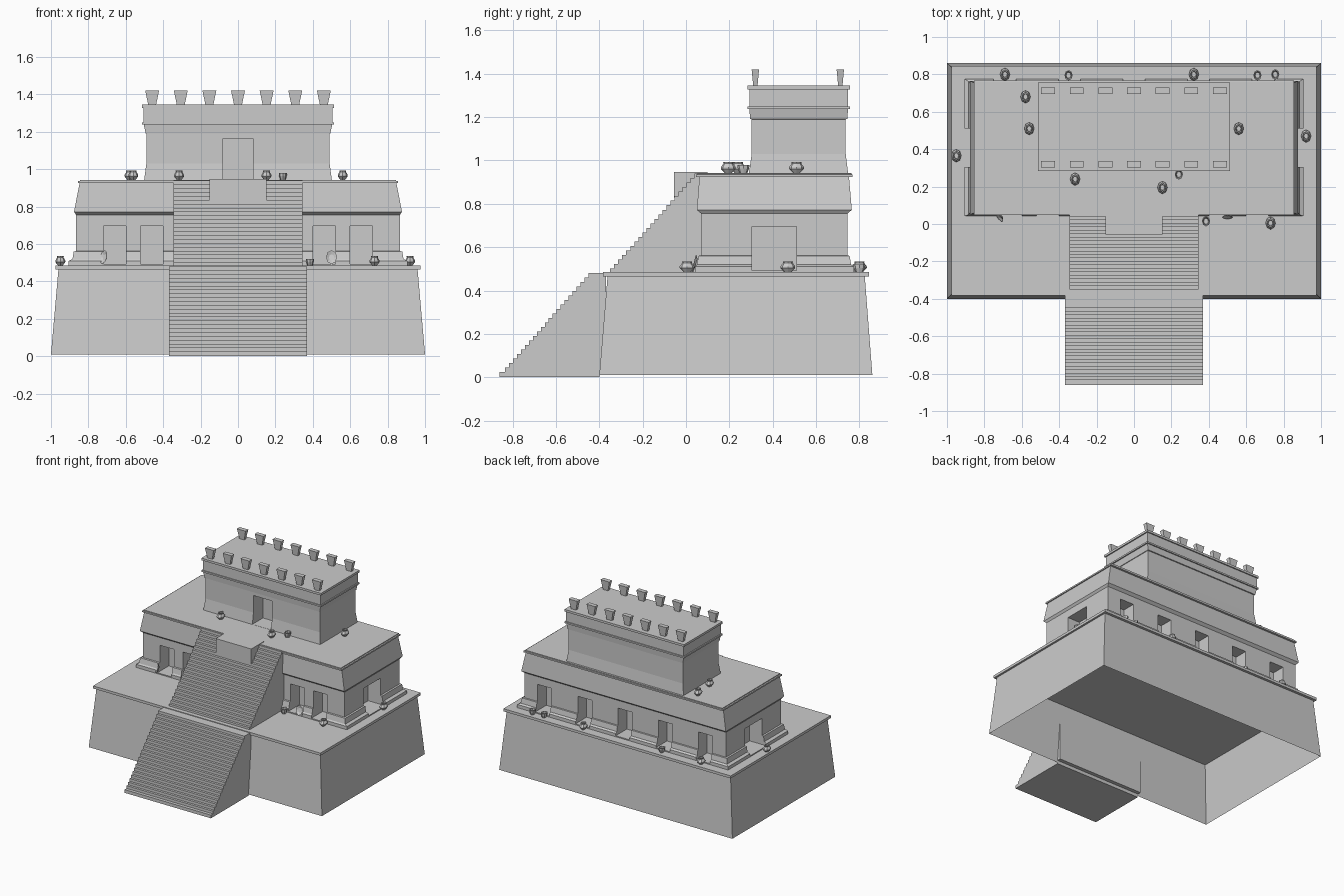
import bpy, bmesh, math
from mathutils import Matrix

if "Cube" in bpy.data.objects:
    bpy.data.objects.remove(bpy.data.objects["Cube"])


def make(name, bm):
    bmesh.ops.recalc_face_normals(bm, faces=bm.faces)
    me = bpy.data.meshes.new(name)
    bm.to_mesh(me)
    bm.free()
    ob = bpy.data.objects.new(name, me)
    bpy.context.collection.objects.link(ob)
    return ob


def loft(name, rings, caps=True):
    """Stack of rectangles (half width, front y, back y, z)."""
    bm = bmesh.new()
    loops = [[bm.verts.new(p) for p in ((-w, a, z), (w, a, z), (w, b, z), (-w, b, z))]
             for w, a, b, z in rings]
    for lo, hi in zip(loops, loops[1:]):
        for i in range(4):
            j = (i + 1) % 4
            bm.faces.new((lo[i], lo[j], hi[j], hi[i]))
    if caps:
        bm.faces.new(loops[0][::-1])
        bm.faces.new(loops[-1])
    return make(name, bm)


def stairs(name, hw, y0, y1, z0, z1, back, n):
    """Solid stepped flight extruded across x."""
    dy, dz = (y1 - y0) / (n - 1), (z1 - z0) / n
    pts = [(back, z0)]
    for i in range(n):
        pts += [(y0 + i * dy, z0 + i * dz), (y0 + i * dy, z0 + (i + 1) * dz)]
    pts.append((back, z1))
    bm = bmesh.new()
    f = bm.faces.new([bm.verts.new((-hw, y, z)) for y, z in pts])
    g = bmesh.ops.extrude_face_region(bm, geom=[f])
    bmesh.ops.translate(bm, vec=(2 * hw, 0, 0),
                        verts=[v for v in g['geom'] if isinstance(v, bmesh.types.BMVert)])
    return make(name, bm)


def carve(ob, boxes):
    """Cut door recesses given as (x0, x1, y0, y1, z0, z1)."""
    bm = bmesh.new()
    for x0, x1, y0, y1, z0, z1 in boxes:
        m = Matrix.Translation(((x0 + x1) / 2, (y0 + y1) / 2, (z0 + z1) / 2)) @ \
            Matrix.Diagonal((x1 - x0, y1 - y0, z1 - z0, 1))
        bmesh.ops.create_cube(bm, size=1, matrix=m)
    cutter = make("door_cutter", bm)
    cutter.hide_render = True
    mod = ob.modifiers.new("doors", 'BOOLEAN')
    mod.operation, mod.solver, mod.object = 'DIFFERENCE', 'EXACT', cutter
    bpy.context.view_layer.objects.active = ob
    bpy.ops.object.modifier_apply(modifier=mod.name)
    bpy.data.objects.remove(cutter)


def vessel(name, profile, loc, rot=(0, 0, 0), n=8):
    """Low-poly lathe, slightly narrow in x."""
    bm = bmesh.new()
    rings = [[bm.verts.new((0.78 * r * math.cos(2 * math.pi * i / n),
                            r * math.sin(2 * math.pi * i / n), z)) for i in range(n)]
             for r, z in profile]
    for lo, hi in zip(rings, rings[1:]):
        for i in range(n):
            j = (i + 1) % n
            bm.faces.new((lo[i], lo[j], hi[j], hi[i]))
    bm.faces.new(rings[0])
    bm.faces.new(rings[-1])
    ob = make(name, bm)
    ob.location, ob.rotation_euler = loc, rot


# Base platform: open-bottomed battered walls plus top slab
loft("base_walls", [(1.0, -0.40, 0.86, 0.01), (0.96, -0.362, 0.825, 0.465)], caps=False)
loft("base_slab", [(0.975, -0.383, 0.845, 0.465), (0.975, -0.383, 0.845, 0.485)])

# Stair flights and upper landing block
loft("stair_foot", [(0.37, -0.86, -0.40, 0.0), (0.37, -0.86, -0.40, 0.025)])
stairs("lower_stairs", 0.37, -0.835, -0.45, 0.025, 0.48, -0.37, 22)
stairs("upper_stairs", 0.345, -0.35, 0.04, 0.48, 0.94, 0.08, 22)
loft("stair_landing", [(0.152, -0.055, 0.1, 0.83), (0.152, -0.055, 0.1, 0.947)])

# Middle tier with plinth, walls, flared frieze and cornice
tier = loft("middle_tier", [
    (0.905, 0.042, 0.775, 0.485), (0.905, 0.042, 0.775, 0.51),
    (0.885, 0.05, 0.762, 0.52), (0.878, 0.058, 0.755, 0.56),
    (0.865, 0.07, 0.745, 0.562), (0.865, 0.07, 0.745, 0.755),
    (0.877, 0.05, 0.765, 0.772), (0.847, 0.062, 0.752, 0.925)])
loft("tier_cornice", [(0.855, 0.047, 0.768, 0.925), (0.855, 0.047, 0.768, 0.936),
                      (0.845, 0.052, 0.763, 0.937), (0.845, 0.052, 0.763, 0.943)])
doors = []
for s in (-1, 1):
    for c in (0.462, 0.66):
        doors.append((s * c - 0.06, s * c + 0.06, 0.0, 0.18, 0.493, 0.695))
    doors.append((min(s * 0.76, s), max(s * 0.76, s), 0.305, 0.51, 0.493, 0.695))
for i in range(-2, 3):
    doors.append((i * 0.345 - 0.06, i * 0.345 + 0.06, 0.64, 0.85, 0.493, 0.695))
carve(tier, doors)

# Temple on top
temple = loft("temple_walls", [
    (0.502, 0.29, 0.748, 0.94), (0.49, 0.303, 0.737, 1.03),
    (0.49, 0.303, 0.737, 1.19), (0.494, 0.296, 0.744, 1.192),
    (0.504, 0.292, 0.748, 1.24), (0.504, 0.292, 0.748, 1.33)])
carve(temple, [(-0.08, 0.08, 0.2, 0.42, 0.944, 1.163)])
for name, z0, z1 in (("temple_band", 1.238, 1.25), ("temple_cornice", 1.328, 1.345)):
    loft(name, [(0.513, 0.284, 0.757, z0), (0.513, 0.284, 0.757, z1)])

# Roof merlons in two rows
for y in (0.32, 0.712):
    for i in range(-3, 4):
        m = loft("roof_merlon", [(0.021, y - 0.01, y + 0.01, 1.344),
                                 (0.037, y - 0.017, y + 0.017, 1.42)])
        m.location.x = i * 0.153

# Pots, cups and leaning plates on the terraces
POT = [(0.016, 0), (0.034, 0.018), (0.034, 0.027), (0.022, 0.043), (0.024, 0.05),
       (0.017, 0.05), (0.015, 0.03)]
CUP = [(0.018, 0), (0.026, 0.02), (0.028, 0.036), (0.022, 0.036), (0.016, 0.012)]
PLATE = [(0.02, 0), (0.038, 0.012), (0.034, 0.012), (0.018, 0.005)]
LOW, HIGH = 0.485, 0.943
for x, y in ((-0.69, 0.80), (0.32, 0.80), (-0.95, 0.365), (0.92, 0.47), (0.73, 0.005)):
    vessel("pot", POT, (x, y, LOW))
for x, y in ((-0.58, 0.68), (-0.56, 0.51), (0.56, 0.51), (-0.315, 0.24), (0.152, 0.195)):
    vessel("pot", POT, (x, y, HIGH))
for x, y, z in ((-0.35, 0.795, LOW), (0.66, 0.795, LOW), (0.755, 0.80, LOW),
                (0.385, 0.015, LOW), (0.24, 0.265, HIGH)):
    vessel("cup", CUP, (x, y, z))
vessel("plate", PLATE, (0.50, 0.048, 0.527), (math.radians(75), 0, 0))
vessel("plate", PLATE, (-0.71, 0.042, 0.527), (math.radians(75), 0, math.radians(-50)))
